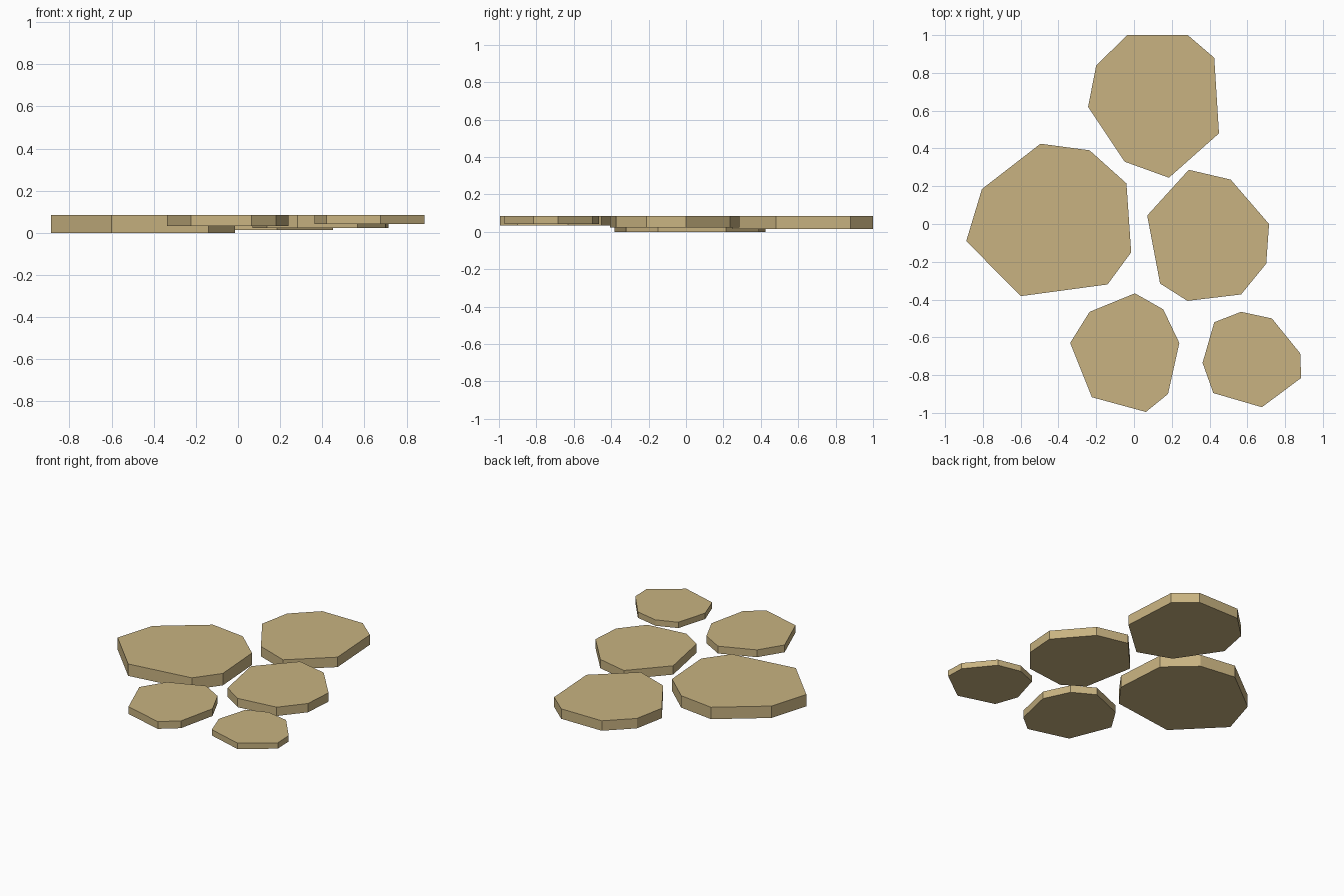
import bpy
import bmesh

if "Cube" in bpy.data.objects:
    bpy.data.objects.remove(bpy.data.objects["Cube"])

TOP = 0.085  # all stones share one level walking surface

mat = bpy.data.materials.new("sandstone")
mat.diffuse_color = (0.58, 0.45, 0.22, 1.0)
mat.use_nodes = True
mat.node_tree.nodes["Principled BSDF"].inputs["Base Color"].default_value = mat.diffuse_color


def stone(name, bottom, outline):
    """Extrude a flat outline (clockwise from above) from bottom up to TOP."""
    bm = bmesh.new()
    base = bm.faces.new([bm.verts.new((x, y, bottom)) for x, y in outline])
    ext = bmesh.ops.extrude_face_region(bm, geom=[base], use_keep_orig=True)
    top_verts = [g for g in ext["geom"] if isinstance(g, bmesh.types.BMVert)]
    bmesh.ops.translate(bm, verts=top_verts, vec=(0, 0, TOP - bottom))
    bmesh.ops.recalc_face_normals(bm, faces=bm.faces)
    mesh = bpy.data.meshes.new(name)
    bm.to_mesh(mesh)
    bm.free()
    mesh.materials.append(mat)
    obj = bpy.data.objects.new(name, mesh)
    bpy.context.collection.objects.link(obj)
    return obj


# Large left slab, the thickest
stone("stone_left", 0.0, [
    (-0.495, 0.425), (-0.235, 0.39), (-0.04, 0.215), (-0.015, -0.15),
    (-0.14, -0.32), (-0.6, -0.382), (-0.888, -0.09), (-0.805, 0.185)])

# Back slab
stone("stone_back", 0.014, [
    (-0.035, 1.0), (0.285, 1.0), (0.425, 0.88), (0.45, 0.48),
    (0.185, 0.245), (-0.05, 0.33), (-0.243, 0.62), (-0.2, 0.84)])

# Right slab
stone("stone_right", 0.022, [
    (0.29, 0.287), (0.512, 0.235), (0.715, 0.0), (0.7, -0.21),
    (0.567, -0.373), (0.283, -0.407), (0.138, -0.315), (0.07, 0.045)])

# Front middle slab
stone("stone_front", 0.033, [
    (0.005, -0.367), (0.155, -0.452), (0.24, -0.63), (0.18, -0.9),
    (0.063, -0.995), (-0.223, -0.917), (-0.338, -0.63), (-0.235, -0.465)])

# Small front right slab
stone("stone_front_right", 0.043, [
    (0.567, -0.465), (0.73, -0.5), (0.88, -0.685), (0.885, -0.815),
    (0.677, -0.97), (0.42, -0.895), (0.363, -0.735), (0.425, -0.52)])
